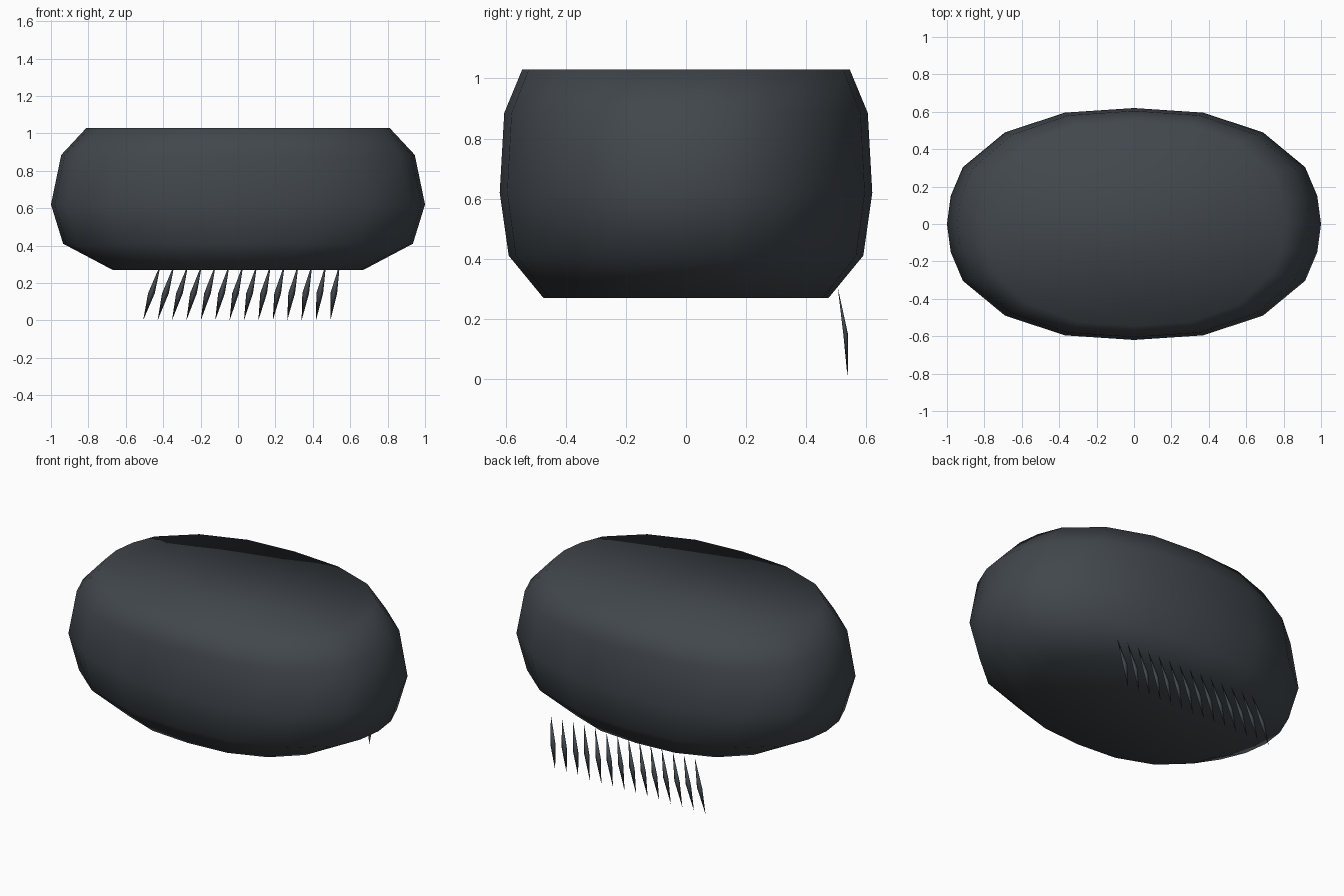
import bpy, bmesh
from mathutils import Vector

if "Cube" in bpy.data.objects:
    bpy.data.objects.remove(bpy.data.objects["Cube"])

slate = bpy.data.materials.new("dark slate")
slate.diffuse_color = (0.053, 0.063, 0.073, 1)
slate.use_nodes = True
slate.node_tree.nodes["Principled BSDF"].inputs["Base Color"].default_value = slate.diffuse_color


def finish(bm, name):
    bmesh.ops.recalc_face_normals(bm, faces=bm.faces)
    for f in bm.faces:
        f.smooth = True
    me = bpy.data.meshes.new(name)
    bm.to_mesh(me)
    bm.free()
    me.materials.append(slate)
    ob = bpy.data.objects.new(name, me)
    bpy.context.collection.objects.link(ob)


# Rounded oval outline: one quarter, turned into a full ring
quarter = [(1, 0), (.98, .242), (.915, .49), (.69, .79), (.37, .96)]
half = quarter + [(0, 1)] + [(-x, y) for x, y in quarter[:0:-1]]
outline = half + [(-x, -y) for x, y in half]

# Body: stacked oval rings with flat caps (z, half width, half depth)
rings = [(.27, .67, .475), (.41, .935, .59), (.62, 1, .62), (.885, .945, .605), (1.03, .81, .545)]
bm = bmesh.new()
loops = [[bm.verts.new((x * a, y * b, z)) for x, y in outline] for z, a, b in rings]
n = len(outline)
for lo, hi in zip(loops, loops[1:]):
    for i in range(n):
        j = (i + 1) % n
        bm.faces.new((lo[i], lo[j], hi[j], hi[i]))
bm.faces.new(loops[0][::-1])
bm.faces.new(loops[-1])
finish(bm, "body")

# Bristles: row of thin bent blades hanging below the back
bm = bmesh.new()
for k in range(14):
    top = bm.verts.new((-.412 + .0736 * k, .505, .305))
    tip = bm.verts.new((-.507 + .077 * k, .538, 0))
    mid = Vector((-.463 + .075 * k, .532, .145))
    ring = [bm.verts.new(mid + Vector(d)) for d in
            ((-.018, 0, 0), (0, -.008, 0), (.018, 0, 0), (0, .008, 0))]
    for i in range(4):
        a, b = ring[i], ring[(i + 1) % 4]
        bm.faces.new((a, b, top))
        bm.faces.new((b, a, tip))
finish(bm, "bristles")
